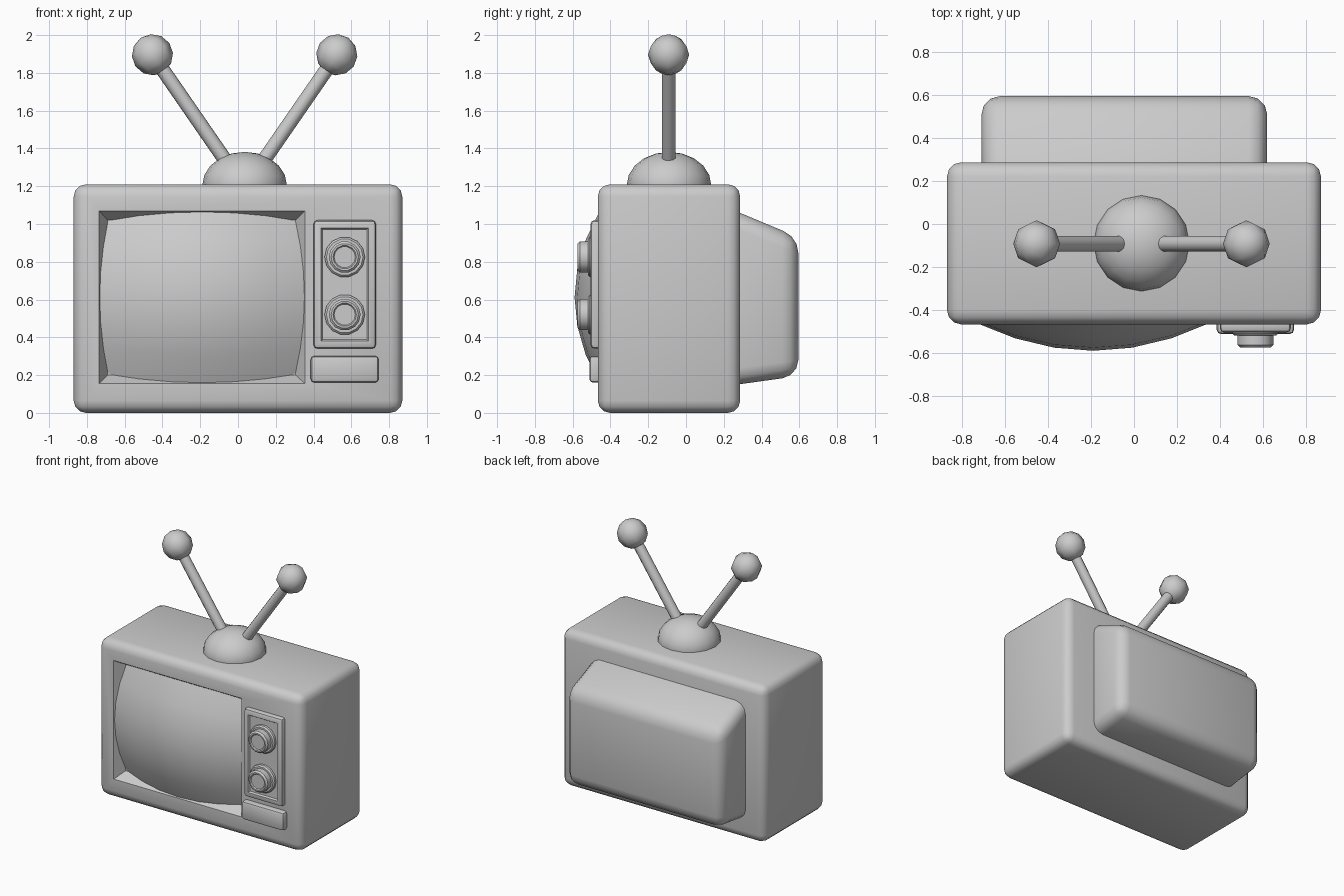
import bpy, bmesh, math
from mathutils import Vector, Matrix

cube = bpy.data.objects.get("Cube")
if cube:
    bpy.data.objects.remove(cube, do_unlink=True)

grey = bpy.data.materials.new("plain grey")
grey.use_nodes = True
GREY = (0.6, 0.6, 0.6, 1)
grey.diffuse_color = GREY
grey.node_tree.nodes["Principled BSDF"].inputs["Base Color"].default_value = GREY


def finish(bm, name, angle=40):
    bmesh.ops.recalc_face_normals(bm, faces=bm.faces)
    mesh = bpy.data.meshes.new(name)
    bm.to_mesh(mesh)
    bm.free()
    obj = bpy.data.objects.new(name, mesh)
    bpy.context.collection.objects.link(obj)
    mesh.materials.append(grey)
    bpy.ops.object.select_all(action="DESELECT")
    obj.select_set(True)
    bpy.context.view_layer.objects.active = obj
    bpy.ops.object.shade_smooth_by_angle(angle=math.radians(angle))
    return obj


def box(lo, hi, bevel, segments=3, shape=None):
    """Bevelled box between two corners; shape may move corners first."""
    lo, hi = Vector(lo), Vector(hi)
    bm = bmesh.new()
    bmesh.ops.create_cube(bm, size=1)
    for v in bm.verts:
        v.co = [(lo[i] + hi[i]) / 2 + v.co[i] * (hi[i] - lo[i]) for i in range(3)]
        if shape:
            shape(v.co)
    bmesh.ops.bevel(bm, geom=bm.edges[:], offset=bevel, segments=segments,
                    profile=0.5, affect="EDGES")
    return bm


def inset_front(bm, face, x0, x1, z0, z1, y):
    """Inset a front face to a given rectangle at depth y."""
    c = face.calc_center_median()
    bmesh.ops.inset_region(bm, faces=[face], thickness=0.01)
    for v in face.verts:
        v.co = (x0 if v.co.x < c.x else x1, y, z0 if v.co.z < c.z else z1)


def front_face(bm):
    return max((f for f in bm.faces if abs(f.calc_center_median().y - min(v.co.y for v in bm.verts)) < 1e-4),
               key=lambda f: f.calc_area())


# Cabinet with sloping screen recess
bm = box((-0.87, -0.467, 0), (0.87, 0.287, 1.21), 0.065)
face = front_face(bm)
inset_front(bm, face, -0.735, 0.355, 0.155, 1.07, -0.467)
inset_front(bm, face, -0.69, 0.305, 0.2, 1.02, -0.385)
finish(bm, "cabinet")

# Bulging screen with barrel-shaped outline
N = 6
bm = bmesh.new()
bmesh.ops.create_grid(bm, x_segments=N, y_segments=N, size=1)
for v in bm.verts:
    u, w = v.co.x, v.co.y
    v.co = (-0.19 + u * (0.545 - 0.045 * w * w),
            -0.59 + 0.13 * u * u + 0.13 * w * w - 0.05 * u * u * w * w,
            0.612 + w * (0.452 - 0.045 * u * u))
screen = finish(bm, "screen", 60)
if screen.data.polygons[0].normal.y > 0:
    screen.data.flip_normals()


# Tapered rear housing
def taper(co):
    if co.y > 0.4:
        co.z = 0.93 if co.z > 0.6 else 0.195


finish(box((-0.71, 0.2, 0.14), (0.62, 0.595, 1.095), 0.085, 3, taper), "rear_housing")

# Control panel with a sunken centre
bm = box((0.4, -0.505, 0.34), (0.73, -0.44, 1.02), 0.02, 2)
face = front_face(bm)
inset_front(bm, face, 0.44, 0.69, 0.38, 0.98, -0.505)
inset_front(bm, face, 0.448, 0.682, 0.388, 0.972, -0.492)
finish(bm, "control_panel")

finish(box((0.385, -0.512, 0.16), (0.745, -0.44, 0.302), 0.02, 2), "lower_button")


def lathe(name, profile, center, sides):
    """Spin (radius, y) points about a front-facing axis."""
    bm = bmesh.new()
    pts = [bm.verts.new((r, y, 0)) for r, y in profile]
    edges = [bm.edges.new(p) for p in zip(pts, pts[1:])]
    bmesh.ops.spin(bm, geom=pts + edges, cent=(0, 0, 0), axis=(0, 1, 0),
                   angle=math.tau, steps=sides, use_merge=True)
    bmesh.ops.remove_doubles(bm, verts=bm.verts, dist=1e-4)
    bmesh.ops.translate(bm, verts=bm.verts, vec=center)
    return finish(bm, name, 35)


# Stepped dials
DIAL = [(0.107, -0.48), (0.107, -0.51), (0.097, -0.52), (0.084, -0.52),
        (0.084, -0.562), (0.072, -0.574), (0.062, -0.574), (0.056, -0.566), (0, -0.566)]
for label, z in (("upper", 0.825), ("lower", 0.52)):
    lathe(label + "_dial", DIAL, (0.565, 0, z), 14)

# Antenna base dome
bm = bmesh.new()
bmesh.ops.create_uvsphere(bm, u_segments=16, v_segments=10, radius=1)
bmesh.ops.bisect_plane(bm, geom=bm.verts[:] + bm.edges[:] + bm.faces[:],
                       plane_co=(0, 0, -0.15), plane_no=(0, 0, -1), clear_outer=True)
bmesh.ops.transform(bm, verts=bm.verts, matrix=Matrix.Translation((0.035, -0.09, 1.205))
                    @ Matrix.Diagonal((0.224, 0.224, 0.177, 1)))
finish(bm, "antenna_dome")

# Antenna rods and tips
MID = 0.035
for label, side in (("right", -1), ("left", 1)):
    base = Vector((MID + side * 0.09, -0.092, 1.32))
    tip = Vector((MID + side * 0.488, -0.092, 1.896))
    axis = tip - base
    turn = axis.to_track_quat("Z", "Y").to_matrix().to_4x4()
    bm = bmesh.new()
    bmesh.ops.create_cone(bm, cap_ends=True, segments=10, radius1=0.038, radius2=0.038,
                          depth=axis.length, matrix=Matrix.Translation((base + tip) / 2) @ turn)
    finish(bm, label + "_antenna_rod")
    bm = bmesh.new()
    bmesh.ops.create_uvsphere(bm, u_segments=8, v_segments=6, radius=0.109,
                              matrix=Matrix.Translation(tip) @ turn)
    finish(bm, label + "_antenna_tip", 60)
